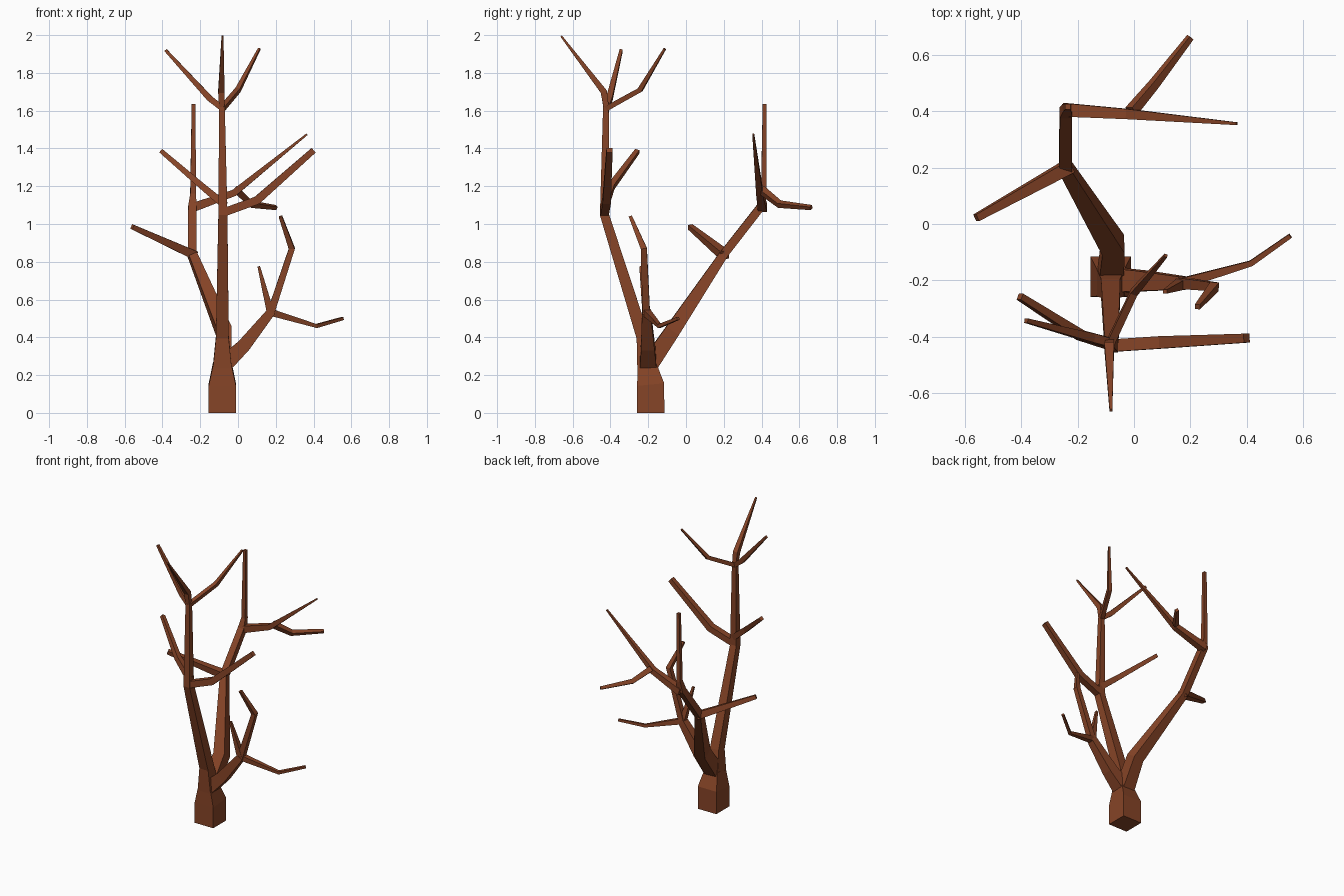
import bpy, bmesh
from mathutils import Vector

bark = bpy.data.materials.new("bark")
bark.diffuse_color = (0.24, 0.058, 0.02, 1)


def limb(name, pts):
    """Square tapered tube through (x, y, z, half_width) points."""
    P = [Vector(p[:3]) for p in pts]
    n = len(P)
    dirs = [(P[i + 1] - P[i]).normalized() for i in range(n - 1)]
    d = dirs[0]
    ref = Vector((0, 1, 0)) if abs(d.y) < 0.7 else Vector((1, 0, 0))
    u = (ref - d * ref.dot(d)).normalized()
    bm = bmesh.new()
    rings = []
    prev = d
    for i in range(n):
        a, b = dirs[max(i - 1, 0)], dirs[min(i, n - 2)]
        t = (a + b).normalized()
        u = prev.rotation_difference(t) @ u
        u = (u - t * u.dot(t)).normalized()
        prev = t
        v = t.cross(u)
        r = pts[i][3]
        rings.append([bm.verts.new(P[i] + (u * s + v * q) * r)
                      for s, q in ((1, 1), (-1, 1), (-1, -1), (1, -1))])
    for lo, hi in zip(rings, rings[1:]):
        for k in range(4):
            j = (k + 1) % 4
            bm.faces.new((lo[k], lo[j], hi[j], hi[k]))
    bm.faces.new(rings[0][::-1])
    bm.faces.new(rings[-1])
    bmesh.ops.recalc_face_normals(bm, faces=bm.faces)
    me = bpy.data.meshes.new(name)
    bm.to_mesh(me)
    bm.free()
    me.materials.append(bark)
    bpy.context.collection.objects.link(bpy.data.objects.new(name, me))


# Trunk
limb("trunk", [(-.083, -.187, 0, .072), (-.083, -.187, .15, .072), (-.083, -.208, .26, .049)])

# Tall front bough and its side branches
limb("front_bough", [(-.083, -.208, .24, .05), (-.083, -.228, .4, .034),
                     (-.08, -.432, 1.05, .024), (-.085, -.424, 1.62, .015)])
limb("front_branch_right", [(-.08, -.432, 1.06, .022), (.1, -.42, 1.125, .022), (.4, -.405, 1.39, .016)])
limb("front_branch_left", [(-.07, -.43, 1.1, .02), (-.19, -.395, 1.2, .017), (-.405, -.258, 1.385, .012)])
limb("crown_twig_left", [(-.08, -.424, 1.61, .015), (-.15, -.405, 1.665, .016), (-.383, -.343, 1.92, .008)])
limb("crown_twig_front", [(-.085, -.42, 1.6, .014), (-.088, -.435, 1.7, .017), (-.082, -.661, 1.995, .005)])
limb("crown_twig_back", [(-.085, -.424, 1.61, .014), (0, -.243, 1.71, .013), (.113, -.112, 1.928, .006)])

# Back bough and its side branches
limb("back_bough", [(-.083, -.19, .26, .045), (-.074, -.075, .43, .04), (-.243, .2, .84, .023),
                    (-.242, .395, 1.09, .022), (-.238, .412, 1.16, .015), (-.235, .416, 1.635, .01)])
limb("back_branch_left", [(-.23, .205, .835, .024), (-.56, .022, .985, .013)])
limb("back_branch_right", [(-.245, .405, 1.085, .024), (-.02, .39, 1.165, .018), (.365, .356, 1.475, .005)])
limb("back_twig", [(-.01, .4, 1.18, .018), (.07, .495, 1.105, .015), (.2, .663, 1.087, .01)])

# Low right bough and its twigs
limb("right_bough", [(-.075, -.2, .255, .045), (.03, -.202, .355, .036), (.175, -.21, .535, .023)])
limb("right_twig_tall", [(.17, -.21, .52, .02), (.285, -.223, .87, .016), (.225, -.294, 1.04, .009)])
limb("right_twig_short", [(.175, -.21, .52, .02), (.11, -.24, .775, .007)])
limb("right_twig_low", [(.165, -.212, .535, .019), (.415, -.14, .46, .01), (.555, -.042, .5, .008)])
